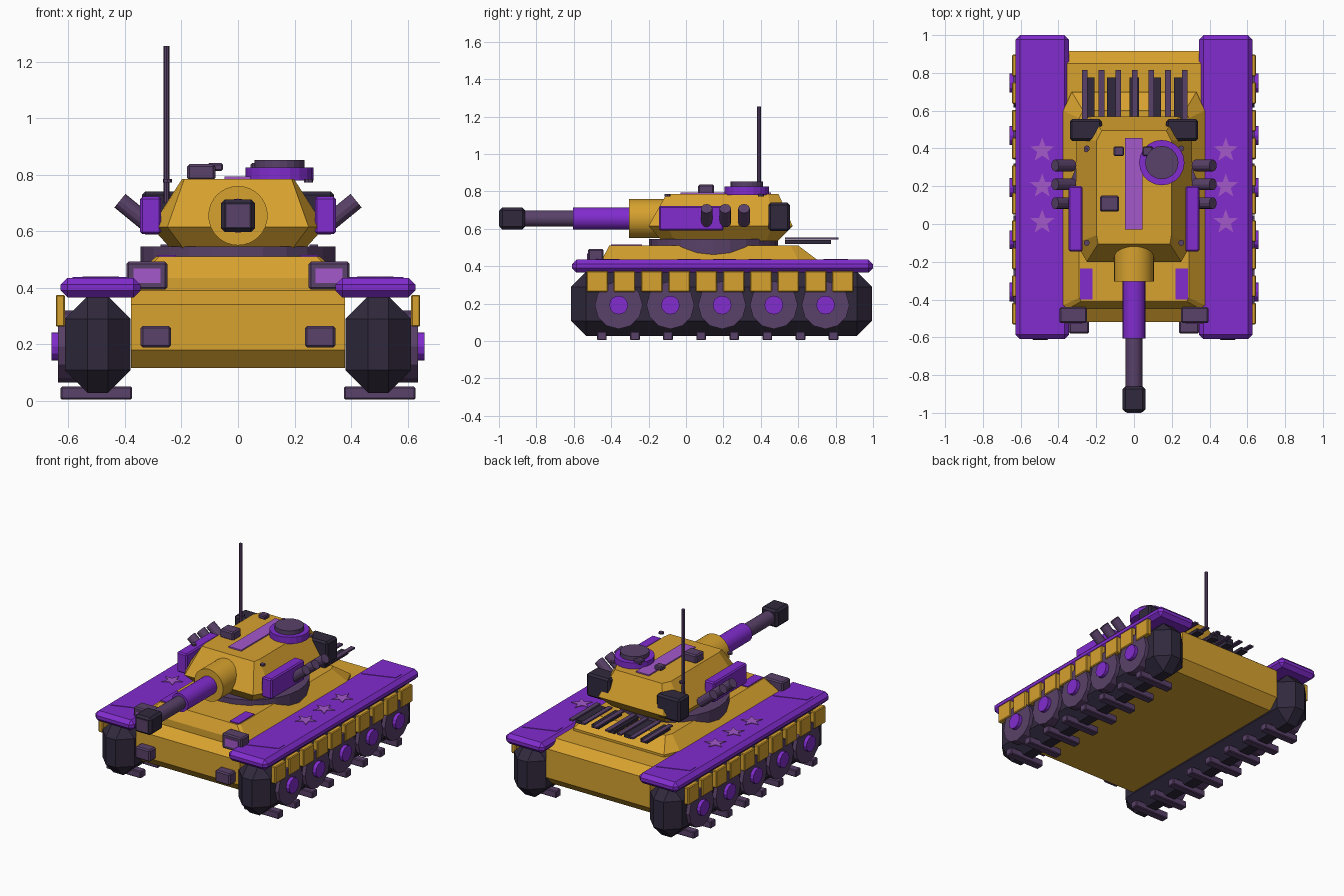
import bpy, bmesh, math
from mathutils import Vector

cube = bpy.data.objects.get("Cube")
if cube:
    bpy.data.objects.remove(cube, do_unlink=True)


def material(name, r, g, b):
    m = bpy.data.materials.new(name)
    m.use_nodes = True
    m.diffuse_color = (r, g, b, 1)
    m.node_tree.nodes["Principled BSDF"].inputs["Base Color"].default_value = (r, g, b, 1)
    return m


GOLD = material("golden yellow", 0.68, 0.36, 0.028)
PURPLE = material("vivid purple", 0.22, 0.025, 0.62)
PLUM = material("dull plum", 0.10, 0.053, 0.14)
DARK = material("near black violet", 0.03, 0.022, 0.046)
LILAC = material("lilac", 0.37, 0.10, 0.60)


def finish(bm, name, mat, bevel=0):
    bmesh.ops.recalc_face_normals(bm, faces=bm.faces)
    if bevel:
        bmesh.ops.bevel(bm, geom=bm.edges[:], offset=bevel, segments=1, affect='EDGES')
    me = bpy.data.meshes.new(name)
    bm.to_mesh(me)
    bm.free()
    me.materials.append(mat)
    ob = bpy.data.objects.new(name, me)
    bpy.context.collection.objects.link(ob)
    return ob


def box(name, mat, x, y, z, bevel=0):
    """Box from (low, high) ranges on each axis."""
    bm = bmesh.new()
    bmesh.ops.create_cube(bm, size=1)
    for v in bm.verts:
        v.co = [r[0] if c < 0 else r[1] for c, r in zip(v.co, (x, y, z))]
    return finish(bm, name, mat, bevel)


def rod(name, mat, start, end, radius, sides=16, tip=None, smooth=False):
    """Cylinder between two points."""
    a, b = Vector(start), Vector(end)
    bm = bmesh.new()
    bmesh.ops.create_cone(bm, cap_ends=True, segments=sides, radius1=radius,
                          radius2=radius if tip is None else tip, depth=(b - a).length)
    rot = (b - a).to_track_quat('Z', 'Y').to_matrix()
    for v in bm.verts:
        v.co = rot @ v.co + (a + b) / 2
    if smooth:
        for f in bm.faces:
            f.smooth = len(f.verts) == 4
    return finish(bm, name, mat)


def loft(name, mat, rings):
    """Skin matching closed rings of points and cap both ends."""
    bm = bmesh.new()
    rows = [[bm.verts.new(p) for p in ring] for ring in rings]
    n = len(rows[0])
    for a, b in zip(rows, rows[1:]):
        for i in range(n):
            bm.faces.new((a[i], a[(i + 1) % n], b[(i + 1) % n], b[i]))
    bm.faces.new(rows[0])
    bm.faces.new(rows[-1])
    return finish(bm, name, mat)


def octagon(z, wide, narrow_front, narrow_back, front, front_in, back_in, back):
    """Plan outline with four cut corners."""
    half = [(narrow_front, front), (wide, front_in), (wide, back_in), (narrow_back, back)]
    return [(x, y, z) for x, y in half] + [(-x, y, z) for x, y in reversed(half)]


def span(centre, size):
    return (centre - size / 2, centre + size / 2)


def side_range(s, low, high):
    return (low, high) if s > 0 else (-high, -low)


# Hull
profile = [(-.46, .115), (-.52, .18), (-.52, .34), (-.45, .39), (-.45, .42),
           (.85, .42), (.915, .37), (.915, .18), (.85, .115)]
loft("lower_hull", GOLD, [[(x, y, z) for y, z in profile] for x in (-.378, .378)])
loft("upper_hull", GOLD, [
    octagon(.40, .375, .35, .33, -.45, -.43, .60, .70),
    octagon(.435, .375, .35, .33, -.45, -.43, .60, .70),
    octagon(.51, .29, .28, .27, -.41, -.39, .56, .60)])
rod("turret_ring", PLUM, (0, .147, .455), (0, .147, .545), .345, 24)

# Turret
loft("turret", GOLD, [
    octagon(.535, .235, .19, .19, -.13, -.06, .43, .49),
    octagon(.615, .307, .25, .24, -.20, -.10, .46, .57),
    octagon(.785, .198, .19, .17, -.105, -.06, .44, .495)])
rod("mantlet", GOLD, (0, -.305, .655), (0, -.05, .655), .105, 32, smooth=True)
rod("barrel_sleeve", PURPLE, (0, -.605, .655), (0, -.29, .655), .06, 24, smooth=True)
rod("barrel", PLUM, (0, -.88, .655), (0, -.59, .655), .044, 24, smooth=True)
box("muzzle", DARK, (-.06, .06), (-.996, -.86), (.597, .713), .014)
box("muzzle_face", PLUM, (-.04, .04), (-1, -.99), (.615, .695))

# Turret roof
box("roof_stripe", LILAC, (-.048, .045), (-.03, .455), (.785, .793))
rod("cupola", PURPLE, (.147, .325, .78), (.147, .325, .825), .12, 20)
rod("hatch", PLUM, (.147, .325, .82), (.147, .325, .852), .088, 20)
box("periscope", PLUM, (-.18, -.08), (.065, .15), (.78, .837), .008)
for x in (-.08, .072):
    box("sight_block", PLUM, span(x, .055), (.36, .41), (.813, .841), .006)
rod("antenna", PLUM, (-.253, .39, .70), (-.253, .39, 1.255), .011, 8)

# Rear deck grille
for i in range(7):
    box("grille_bar", PLUM, span(-.26 + i * .088, .03), (.53, .815), (.543, .553))
for i in range(5):
    box("grille_slat", DARK, span(-.235 + i * .118, .05), (.53, .775), (.518, .54))

# Parts repeated on both sides
for s in (1, -1):
    p = "left_" if s > 0 else "right_"

    # Running gear
    box(p + "track", DARK, side_range(s, .38, .612), (-.615, .995), (.028, .37), .08)
    for i in range(8):
        box(p + "tread", PLUM, side_range(s, .375, .628), span(-.45 + i * .177, .052),
            (.004, .05), .005)
    for i in range(5):
        y = -.36 + i * .2765
        rod(p + "wheel", PLUM, (s * .56, y, .192), (s * .637, y, .192), .128, 12)
        rod(p + "hub", PURPLE, (s * .62, y, .192), (s * .66, y, .192), .05, 12)
    for i in range(10):
        box(p + "skirt_plate", GOLD, side_range(s, .612, .645), span(-.475 + i * .146, .115),
            (.262, .375), .005)

    # Fender with painted stars and slanted panels
    box(p + "fender", PURPLE, side_range(s, .345, .628), (-.61, 1), (.366, .435), .024)
    for y in (.01, .20, .39):
        star = []
        for k in range(10):
            r = .028 if k % 2 else .068
            a = math.pi / 2 + k * math.pi / 5
            star.append((s * .486 + r * math.cos(a), y + r * math.sin(a)))
        loft(p + "star", LILAC, [[(x, v, z) for x, v in star] for z in (.432, .439)])
    for y in (.735, -.485):
        slant = [(-.1, y), (.1, y + .07), (.1, y + .13), (-.1, y + .06)]
        loft(p + "slanted_panel", PURPLE,
             [[(s * .486 + x, v, z) for x, v in slant] for z in (.432, .438)])

    # Lights and deck plates
    box(p + "headlight", PLUM, side_range(s, .25, .395), (-.525, -.44), (.393, .492), .008)
    box(p + "headlight_lens", LILAC, side_range(s, .275, .37), (-.53, -.522), (.417, .468))
    box(p + "tow_block", PLUM, side_range(s, .237, .345), (-.58, -.51), (.188, .265), .008)
    box(p + "deck_plate", PURPLE, side_range(s, .22, .285), (-.40, -.235), (.508, .516))

    # Turret side fittings
    box(p + "turret_panel", PURPLE, side_range(s, .272, .346), (-.145, .20), (.59, .722), .008)
    box(p + "rear_bin", DARK, side_range(s, .17, .34), (.44, .555), (.588, .74), .012)
    for y in (.11, .21, .31):
        rod(p + "smoke_tube", PLUM, (s * .325, y, .632), (s * .418, y, .708), .031, 12)
    for y in (-.10, .40):
        rod(p + "bolt", PLUM, (s * .25, y, .773), (s * .25, y, .785), .016, 8)
